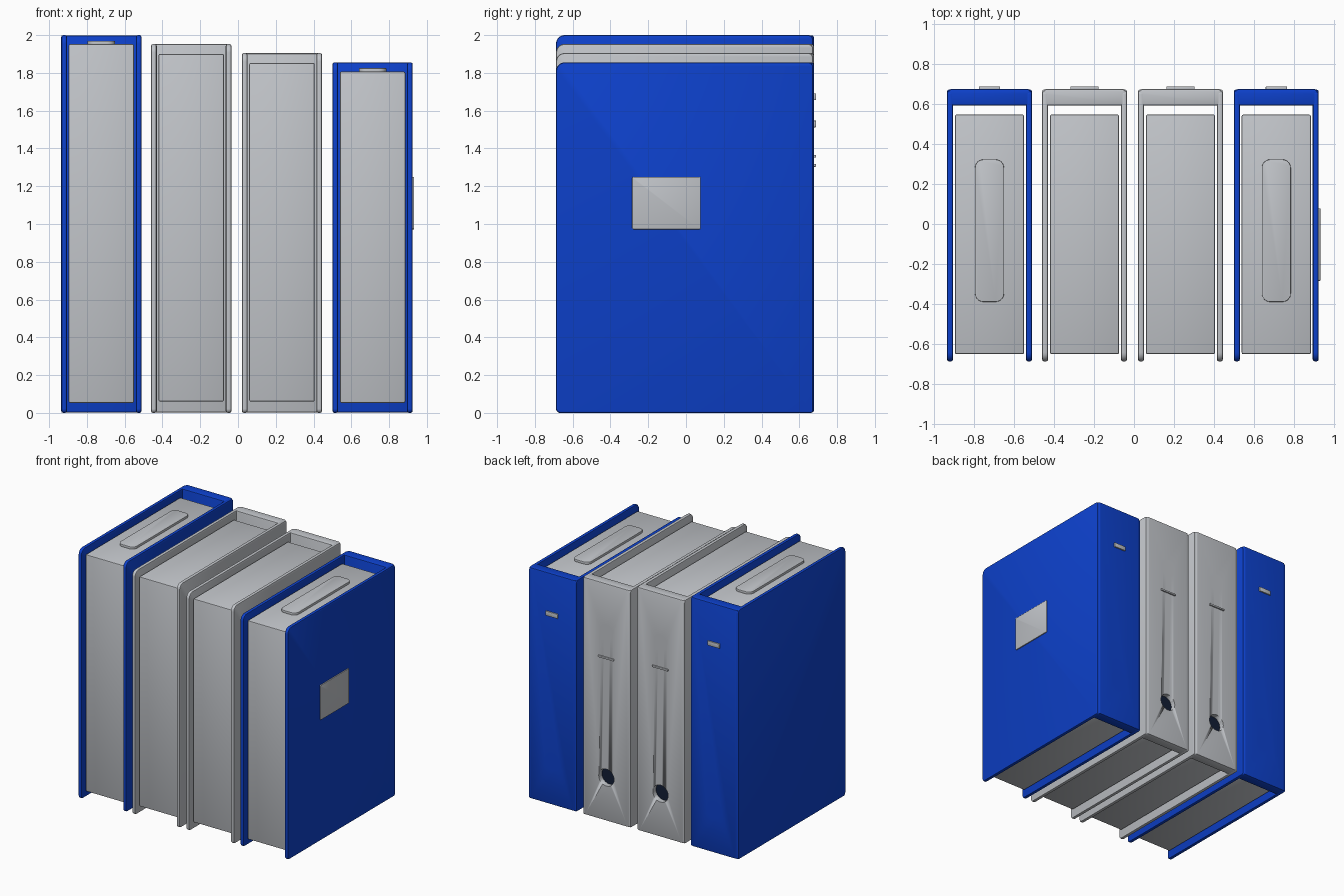
import bpy, bmesh, math

if "Cube" in bpy.data.objects:
    bpy.data.objects.remove(bpy.data.objects["Cube"])


def material(name, rgb):
    m = bpy.data.materials.new(name)
    m.diffuse_color = (*rgb, 1)
    m.use_nodes = True
    m.node_tree.nodes["Principled BSDF"].inputs["Base Color"].default_value = m.diffuse_color
    return m


BLUE = material("blue_board", (0.004, 0.053, 0.61))
GREY = material("light_grey", (0.54, 0.56, 0.59))
NAVY = material("dark_navy", (0.006, 0.013, 0.035))


def finish(bm, name, mat, bevel=0.0, segments=2):
    bmesh.ops.recalc_face_normals(bm, faces=bm.faces)
    me = bpy.data.meshes.new(name)
    bm.to_mesh(me)
    bm.free()
    ob = bpy.data.objects.new(name, me)
    bpy.context.collection.objects.link(ob)
    me.materials.append(mat)
    bpy.ops.object.select_all(action='DESELECT')
    bpy.context.view_layer.objects.active = ob
    ob.select_set(True)
    if bevel:
        mod = ob.modifiers.new("bevel", 'BEVEL')
        mod.width, mod.segments = bevel, segments
        mod.limit_method, mod.angle_limit = 'ANGLE', math.radians(40)
        bpy.ops.object.modifier_apply(modifier=mod.name)
    bpy.ops.object.shade_smooth_by_angle(angle=math.radians(35))
    return ob


def slab(name, axis, x, y, z, mat, radii=None, bevel=0.0, segments=2):
    """Box given by ranges; radii round the four profile corners seen along the axis."""
    r = [x, y, z]
    (a0, a1), (b0, b1) = [r[i] for i in range(3) if i != axis]
    radii = radii or (0, 0, 0, 0)
    corners = ((a0, b0, 1, 1, 180), (a1, b0, -1, 1, 270),
               (a1, b1, -1, -1, 0), (a0, b1, 1, -1, 90))
    outline = []
    for (a, b, sa, sb, start), rad in zip(corners, radii):
        steps = 6 if rad else 0
        for i in range(steps + 1):
            t = math.radians(start + (90 * i / steps if steps else 0))
            outline.append((a + rad * (sa + math.cos(t)), b + rad * (sb + math.sin(t)))
                           if rad else (a, b))
    bm = bmesh.new()
    loops = []
    for h in r[axis]:
        loop = []
        for p in outline:
            co = list(p)
            co.insert(axis, h)
            loop.append(bm.verts.new(co))
        loops.append(loop)
        bm.faces.new(loop)
    n = len(outline)
    for i in range(n):
        j = (i + 1) % n
        bm.faces.new((loops[0][i], loops[0][j], loops[1][j], loops[1][i]))
    return finish(bm, name, mat, bevel, segments)


def disc(name, cx, cz, radius, y0, y1, mat):
    bm = bmesh.new()
    bmesh.ops.create_cone(bm, cap_ends=True, segments=32, radius1=radius,
                          radius2=radius, depth=y1 - y0)
    for v in bm.verts:
        px, py, pz = v.co
        v.co = (cx + px, (y0 + y1) / 2 + pz, cz + py)
    return finish(bm, name, mat)


def drill(target, cx, cz, radius, mat):
    cutter = disc("hole_cutter", cx, cz, radius, 0.632, 0.75, mat)
    cutter.hide_render = True
    mod = target.modifiers.new("hole", 'BOOLEAN')
    mod.operation, mod.solver, mod.object = 'DIFFERENCE', 'EXACT', cutter
    bpy.context.view_layer.objects.active = target
    bpy.ops.object.modifier_apply(modifier=mod.name)
    bpy.data.objects.remove(cutter)


W, T = 0.2125, 0.03          # half width of a binder, cover thickness
BACK = 0.677


def binder(tag, cx, h, mat, blue):
    # two cover boards
    for side, s in (("left", -1), ("right", 1)):
        xs = sorted((cx + s * W, cx + s * (W - T)))
        slab(f"{side}_cover_{tag}", 0, xs, (-0.688, BACK - 0.004), (0, h), mat,
             (0.022, 0.012, 0.025, 0.045), 0.01)
    # spine with its finger holes
    spine = slab(f"spine_{tag}", 2, (cx - W + 0.003, cx + W - 0.003), (0.593, BACK),
                 (0.002, h - 0.001), mat, (0, 0, 0.025, 0.025), 0.01)
    holes = [(0.35, 0.068)] + ([] if blue else [(h - 0.39, 0.058)])
    for i, (z, r) in enumerate(holes):
        drill(spine, cx, z, r, mat)
        disc(f"hole_floor_{tag}_{i}", cx, z, r * 0.99, 0.630, 0.637, NAVY)
    # paper block
    low, drop = (0.053, 0.048) if blue else (0.06, 0.052)
    top = h - drop
    slab(f"paper_block_{tag}", 2, (cx - 0.173, cx + 0.173), (-0.652, 0.548),
         (low, top), GREY, bevel=0.008)
    if blue:
        # raised pad on top and small spine plate
        slab(f"top_pad_{tag}", 2, (cx - 0.0725, cx + 0.0725), (-0.39, 0.323),
             (top - 0.005, top + 0.018), GREY, (0.042,) * 4, 0.003)
        slab(f"spine_plate_{tag}", 1, (cx - 0.053, cx + 0.053), (BACK - 0.004, 0.688),
             (h - 0.343, h - 0.308), GREY, bevel=0.002)
    else:
        # thin spine bar
        slab(f"spine_bar_{tag}", 1, (cx - 0.07, cx + 0.07), (BACK - 0.004, 0.688),
             (h - 0.602, h - 0.588), GREY, bevel=0.002)


binder("one", -0.7235, 2.0, BLUE, True)
binder("two", -0.2475, 1.953, GREY, False)
binder("three", 0.2325, 1.905, GREY, False)
binder("four", 0.7125, 1.855, BLUE, True)

# label plate on the outer right cover
slab("cover_label", 0, (0.922, 0.933), (-0.285, 0.078), (0.972, 1.25), GREY,
     (0.008,) * 4, 0.002)
